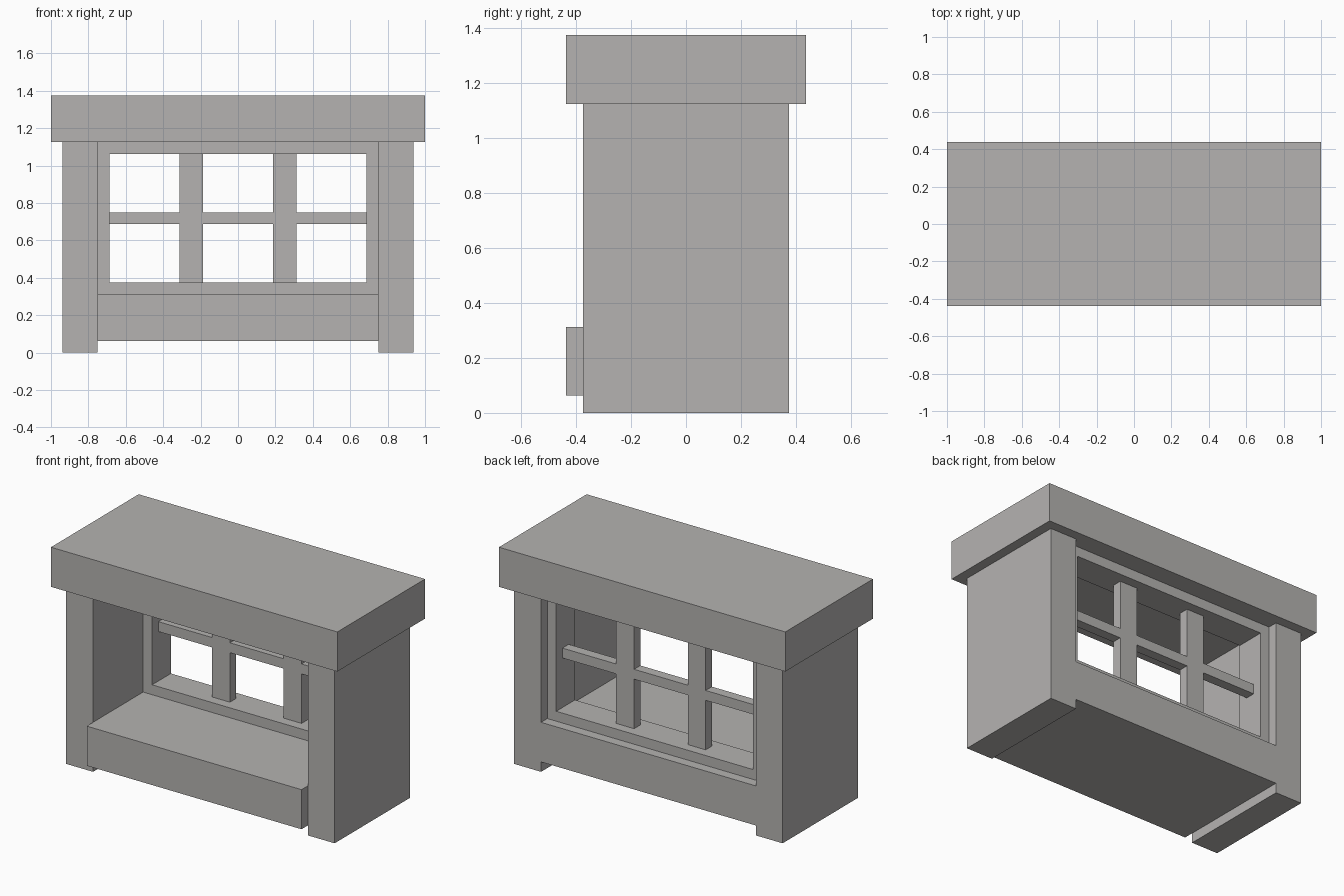
import bpy

cube = bpy.data.objects.get("Cube")
if cube:
    bpy.data.objects.remove(cube, do_unlink=True)

U = 1 / 16  # the whole piece sits on a sixteenth-unit grid

stone = bpy.data.materials.new("warm_grey")
stone.use_nodes = True
colour = (0.46, 0.45, 0.44, 1)
stone.diffuse_color = colour
stone.node_tree.nodes["Principled BSDF"].inputs["Base Color"].default_value = colour


def box(name, x, y, z):
    """Box from (low, high) ranges in grid steps."""
    ranges = (x, y, z)
    bpy.ops.mesh.primitive_cube_add(size=1, location=[(a + b) / 2 * U for a, b in ranges])
    ob = bpy.context.object
    ob.name = name
    ob.scale = [(b - a) * U for a, b in ranges]
    bpy.ops.object.transform_apply(location=False, rotation=False, scale=True)
    ob.data.materials.append(stone)
    return ob


def pair(name, x, y, z):
    """The same box on both sides."""
    box("left_" + name, x, y, z)
    box("right_" + name, (-x[1], -x[0]), y, z)


# Main body
box("roof_slab", (-16, 16), (-7, 7), (18, 22))
pair("side_wall", (12, 15), (-6, 6), (0, 18))
box("bench", (-12, 12), (-7, 6), (1, 5))

# Window frame, set in from the back
frame_depth = (2, 5)
pair("frame_stile", (11, 12), frame_depth, (5, 18))
box("frame_sill", (-11, 11), frame_depth, (5, 6))
box("frame_head", (-11, 11), frame_depth, (17, 18))

# Window bars, centred in the frame
bar_depth = (3, 4)
pair("mullion", (3, 5), bar_depth, (6, 17))
pair("outer_crossbar", (5, 11), bar_depth, (11, 12))
box("middle_crossbar", (-3, 3), bar_depth, (11, 12))
